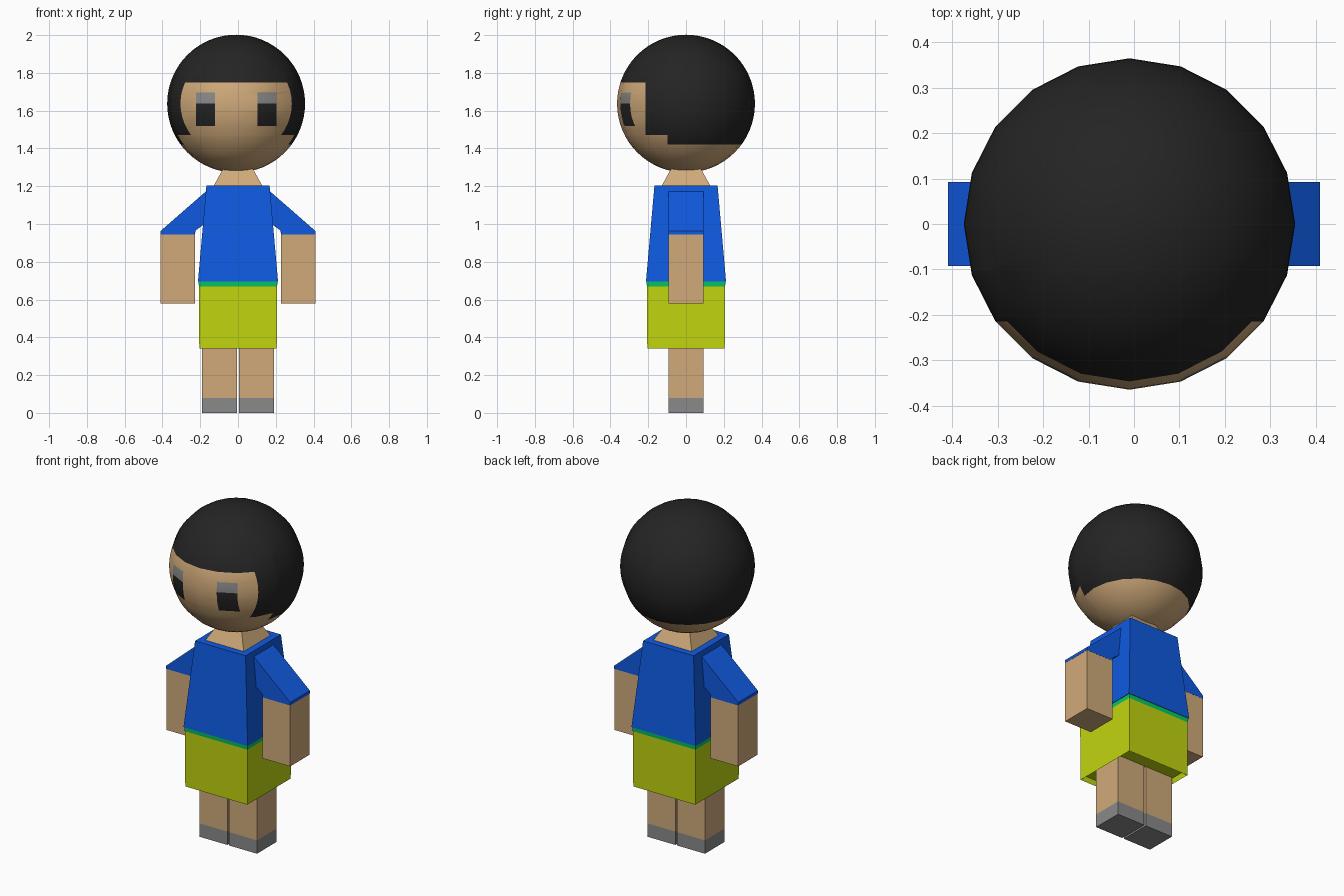
import bpy
import bmesh
from mathutils import Vector

cube = bpy.data.objects.get("Cube")
if cube:
    bpy.data.objects.remove(cube, do_unlink=True)


def material(name, rgb):
    """Flat colour given as sRGB 0-255, stored as linear."""
    lin = [((c / 255 + 0.055) / 1.055) ** 2.4 if c > 10 else c / 255 / 12.92 for c in rgb]
    mat = bpy.data.materials.new(name)
    mat.use_nodes = True
    mat.diffuse_color = (*lin, 1)
    mat.node_tree.nodes["Principled BSDF"].inputs["Base Color"].default_value = (*lin, 1)
    return mat


SKIN = material("skin", (208, 170, 122))
BLACK = material("hair black", (36, 36, 36))
GREY = material("grey", (138, 138, 138))
BLUE = material("shirt blue", (15, 90, 225))
GREEN = material("belt green", (8, 200, 100))
LIME = material("shorts lime", (192, 213, 15))


def finish(name, bm, *mats):
    bmesh.ops.recalc_face_normals(bm, faces=bm.faces)
    mesh = bpy.data.meshes.new(name)
    bm.to_mesh(mesh)
    bm.free()
    obj = bpy.data.objects.new(name, mesh)
    bpy.context.collection.objects.link(obj)
    for mat in mats:
        mesh.materials.append(mat)
    return obj


def tapered_block(name, z0, half0, z1, half1, mat, hollow=0):
    """Square block centred on the z axis, optionally with a recessed underside."""
    bm = bmesh.new()
    bmesh.ops.create_cube(bm, size=2)
    for v in bm.verts:
        z, half = (z1, half1) if v.co.z > 0 else (z0, half0)
        v.co = Vector((v.co.x * half, v.co.y * half, z))
    if hollow:
        base = min(bm.faces, key=lambda f: f.calc_center_median().z)
        bmesh.ops.inset_region(bm, faces=[base], thickness=0.01)
        for v in base.verts:
            v.co.z += hollow
    return finish(name, bm, mat)


def limb_part(name, side, profile, half_depth, mat):
    """Front outline (x, z) extruded through y, mirrored by side."""
    bm = bmesh.new()
    outline = [bm.verts.new((side * x, -half_depth, z)) for x, z in profile]
    face = bm.faces.new(outline)
    new = bmesh.ops.extrude_face_region(bm, geom=[face])["geom"]
    for v in new:
        if isinstance(v, bmesh.types.BMVert):
            v.co.y = half_depth
    return finish(name, bm, mat)


def rect(x0, x1, z0, z1):
    return [(x0, z0), (x1, z0), (x1, z1), (x0, z1)]


# Trunk
tapered_block("shorts", 0.34, 0.205, 0.67, 0.207, LIME, hollow=0.03)
tapered_block("belt", 0.67, 0.207, 0.695, 0.209, GREEN)
tapered_block("shirt", 0.695, 0.212, 1.205, 0.167, BLUE)
tapered_block("neck", 1.205, 0.127, 1.36, 0.042, SKIN)

# Limbs
SLEEVE = [(0.15, 1.19), (0.41, 0.963), (0.41, 0.945), (0.228, 0.945), (0.225, 0.965), (0.15, 1.02)]
for label, side in (("left", 1), ("right", -1)):
    limb_part(label + "_sleeve", side, SLEEVE, 0.093, BLUE)
    limb_part(label + "_forearm", side, rect(0.228, 0.409, 0.58, 0.945), 0.092, SKIN)
    limb_part(label + "_leg", side, rect(0.006, 0.19, 0.08, 0.38), 0.092, SKIN)
    limb_part(label + "_shoe", side, rect(0.006, 0.19, 0, 0.08), 0.092, GREY)

# Head: sphere cut along the hair and eye borders
CENTRE = Vector((-0.01, 0, 1.637))
FRINGE, EAR_Z, NAPE = 1.75, 1.47, 1.42
FACE_Y, EAR_Y = -0.215, -0.098
EYE_IN, EYE_OUT = 0.112, 0.213
EYE_LOW, EYE_MID, EYE_TOP = 1.52, 1.637, 1.695

bm = bmesh.new()
bmesh.ops.create_uvsphere(bm, u_segments=20, v_segments=32, radius=0.365)
bmesh.ops.translate(bm, vec=CENTRE, verts=bm.verts)
cuts = [(2, z) for z in (FRINGE, EAR_Z, NAPE, EYE_LOW, EYE_MID, EYE_TOP)]
cuts += [(1, y) for y in (FACE_Y, EAR_Y)]
cuts += [(0, CENTRE.x + s * x) for s in (-1, 1) for x in (EYE_IN, EYE_OUT)]
for axis, value in cuts:
    normal = Vector((0, 0, 0))
    normal[axis] = 1
    faces = bm.faces[:]
    if axis == 0:  # eye sides only cross the face
        faces = [f for f in faces if f.calc_center_median().y < FACE_Y
                 and EYE_LOW < f.calc_center_median().z < EYE_TOP]
    geom = list({e for f in faces for e in (*f.verts, *f.edges)}) + faces
    bmesh.ops.bisect_plane(bm, geom=geom, dist=1e-5, plane_co=normal * value, plane_no=normal)

for f in bm.faces:
    f.smooth = True
    x, y, z = f.calc_center_median()
    skin = z < NAPE or (z < EAR_Z and y < EAR_Y) or (z < FRINGE and y < FACE_Y)
    f.material_index = 0 if skin else 1
    if y < FACE_Y and EYE_IN < abs(x - CENTRE.x) < EYE_OUT and EYE_LOW < z < EYE_TOP:
        f.material_index = 2 if z > EYE_MID else 1
finish("head", bm, SKIN, BLACK, GREY)
